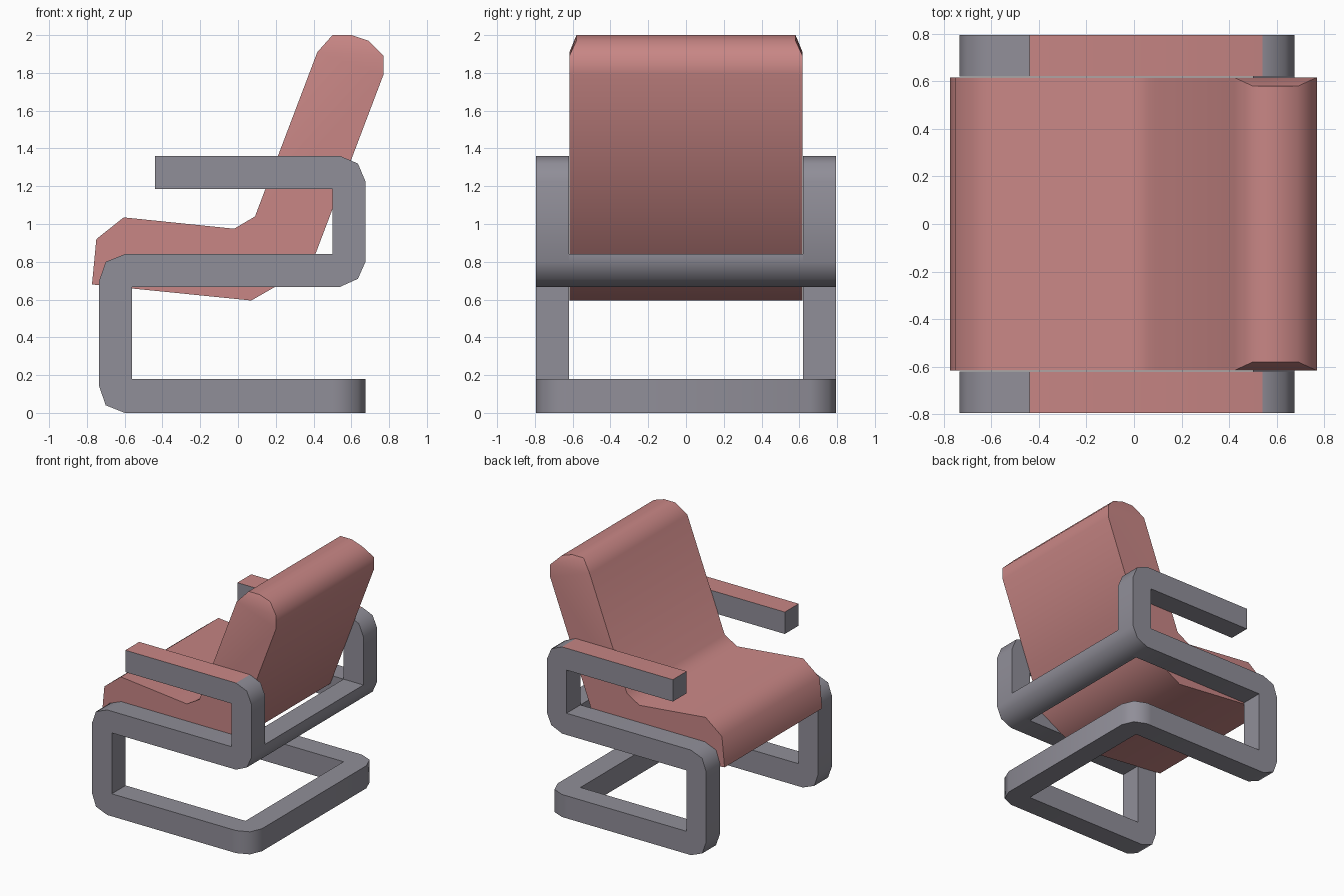
import bpy
import bmesh

cube = bpy.data.objects.get("Cube")
if cube:
    bpy.data.objects.remove(cube, do_unlink=True)


def material(name, rgb):
    mat = bpy.data.materials.new(name)
    mat.use_nodes = True
    mat.diffuse_color = (*rgb, 1)
    mat.node_tree.nodes["Principled BSDF"].inputs["Base Color"].default_value = (*rgb, 1)
    return mat


RED = material("dusty red fabric", (0.58, 0.24, 0.235))
GREY = material("grey frame", (0.28, 0.272, 0.315))


def finish(name, bm, mats, angle):
    bmesh.ops.recalc_face_normals(bm, faces=bm.faces)
    mesh = bpy.data.meshes.new(name)
    bm.to_mesh(mesh)
    bm.free()
    for mat in mats:
        mesh.materials.append(mat)
    obj = bpy.data.objects.new(name, mesh)
    bpy.context.collection.objects.link(obj)
    bpy.ops.object.select_all(action="DESELECT")
    obj.select_set(True)
    bpy.context.view_layer.objects.active = obj
    bpy.ops.object.shade_smooth_by_angle(angle=angle)
    return obj


def prism(profile, place, low, high):
    """Extrude a 2D profile between two depths; place maps (a, b, depth) to 3D."""
    bm = bmesh.new()
    ends = [[bm.verts.new(place(a, b, d)) for a, b in profile] for d in (low, high)]
    for ring in ends:
        bm.faces.new(ring)
    for i in range(len(profile)):
        j = (i + 1) % len(profile)
        bm.faces.new((ends[0][i], ends[0][j], ends[1][j], ends[1][i]))
    return bm


def side_on(a, b, d):
    return (a, d, b)


def flat_on(a, b, d):
    return (a, b, d)


# Side frames: one bent bar from floor to armrest, red on top of the arm
INNER, OUTER = 0.62, 0.795
side_profile = [
    (0.5, 0), (-0.6, 0), (-0.7, 0.04), (-0.735, 0.14),
    (-0.735, 0.7), (-0.7, 0.8), (-0.6, 0.84),
    (0.5, 0.84), (0.5, 1.185), (-0.44, 1.185), (-0.44, 1.36),
    (0.54, 1.36), (0.635, 1.32), (0.675, 1.225),
    (0.675, 0.8), (0.635, 0.71), (0.54, 0.667),
    (-0.56, 0.667), (-0.56, 0.18), (0.5, 0.18),
]
for name, sign in (("right_side_frame", -1), ("left_side_frame", 1)):
    bm = prism(side_profile, side_on, sign * INNER, sign * OUTER)
    bmesh.ops.recalc_face_normals(bm, faces=bm.faces)
    for f in bm.faces:
        f.material_index = int(f.normal.z > 0.99 and f.calc_center_median().z > 1.3)
    finish(name, bm, (GREY, RED), 0.9)

# Cross rail under the backrest
rail = [(0.5, 0.667), (0.54, 0.667), (0.635, 0.71), (0.675, 0.8), (0.675, 0.84), (0.5, 0.84)]
finish("back_cross_rail", prism(rail, side_on, -INNER, INNER), (GREY,), 0.9)

# Floor bar joining the sides, with rounded outer corners
corner = [(0.5, -OUTER), (0.54, -OUTER), (0.635, -0.755), (0.675, -0.66)]
floor_bar = corner + [(x, -y) for x, y in reversed(corner)]
finish("floor_back_bar", prism(floor_bar, flat_on, 0, 0.18), (GREY,), 0.9)

# Seat and backrest cushion, with the top corners drawn in
body = [
    (0.77, 1.89), (0.77, 1.79), (0.385, 0.775), (0.07, 0.595), (-0.773, 0.68),
    (-0.75, 0.92), (-0.605, 1.035), (-0.02, 0.975), (0.09, 1.04), (0.42, 1.91),
]
crown = [(0.5, 2.0), (0.6, 2.0), (0.69, 1.97)]
outline = body + crown
bm = bmesh.new()
rings = []
for sign in (-1, 1):
    ring = [bm.verts.new((x, sign * (0.58 if z > 1.95 else 0.617), z)) for x, z in outline]
    bm.faces.new(ring[:len(body)])
    bm.faces.new([ring[len(body) - 1]] + ring[len(body):] + [ring[0]])
    rings.append(ring)
for i in range(len(outline)):
    j = (i + 1) % len(outline)
    bm.faces.new((rings[0][i], rings[0][j], rings[1][j], rings[1][i]))
finish("seat_cushion", bm, (RED,), 0.85)
